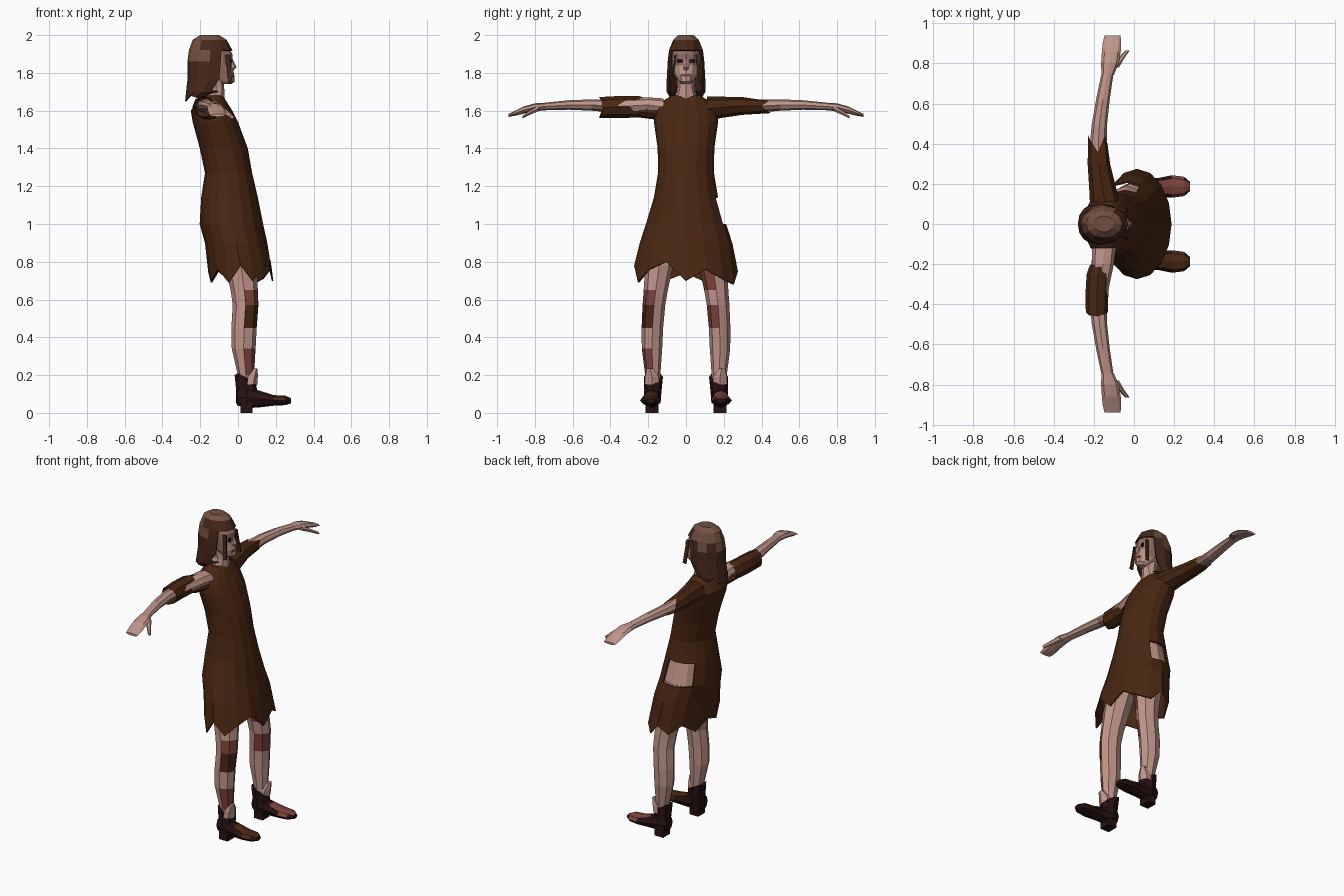
import bpy, bmesh, math, random
from mathutils import Vector

random.seed(4)


def material(name, r, g, b):
    m = bpy.data.materials.new(name)
    m.diffuse_color = (r, g, b, 1)
    return m


SKIN = material("skin", 0.52, 0.30, 0.25)
SHADE = material("grubby skin", 0.30, 0.16, 0.135)
CLOTH = material("brown cloth", 0.065, 0.020, 0.006)
HAIR = material("hair brown", 0.060, 0.021, 0.010)
HAIR_LIGHT = material("hair light", 0.17, 0.08, 0.052)
BOOT = material("boot leather", 0.022, 0.006, 0.006)
BLOOD = material("dull red", 0.20, 0.055, 0.045)
DARK = material("dark eye", 0.012, 0.006, 0.005)


def finish(name, bm, mats):
    me = bpy.data.meshes.new(name)
    bm.to_mesh(me)
    bm.free()
    for m in mats:
        me.materials.append(m)
    ob = bpy.data.objects.new(name, me)
    bpy.context.collection.objects.link(ob)
    return ob


def loft(name, rings, axis, mats, n=8, rule=None, hem=None, caps=(True, True), cut=None):
    """Skin a stack of ellipses (position, centre1, centre2, radius1, radius2)."""
    bm = bmesh.new()
    loops = []
    for i, (t, c1, c2, r1, r2) in enumerate(rings):
        loop = []
        for k in range(n):
            a = 2 * math.pi * k / n
            p, q = c1 + r1 * math.cos(a), c2 + r2 * math.sin(a)
            h = hem[k] if hem and i == len(rings) - 1 else t
            co = {"x": (h, p, q), "y": (p, h, q), "z": (p, q, h)}[axis]
            loop.append(bm.verts.new(co))
        loops.append(loop)
    for a, b in zip(loops, loops[1:]):
        for k in range(n):
            j = (k + 1) % n
            bm.faces.new((a[k], a[j], b[j], b[k]))
    if caps[0]:
        bm.faces.new(loops[0])
    if caps[1]:
        bm.faces.new(loops[-1])
    bmesh.ops.recalc_face_normals(bm, faces=bm.faces)
    bm.normal_update()
    if rule:
        for f in bm.faces:
            f.material_index = int(rule(f.calc_center_median(), f.normal))
    if cut:
        gone = [f for f in bm.faces if cut(f.calc_center_median(), f.normal)]
        bmesh.ops.delete(bm, geom=gone, context="FACES")
    return finish(name, bm, mats)


def box(name, centre, size, mat, rot=(0, 0, 0)):
    bm = bmesh.new()
    bmesh.ops.create_cube(bm, size=1)
    bmesh.ops.scale(bm, vec=Vector(size), verts=bm.verts)
    ob = finish(name, bm, [mat])
    ob.location = centre
    ob.rotation_euler = rot
    return ob


# Dress with ragged hem and a tear on the +y hip
body = [(1.68, -.13, 0, .05, .075), (1.65, -.14, 0, .078, .125), (1.60, -.14, 0, .11, .165),
        (1.54, -.12, 0, .12, .17), (1.40, -.075, 0, .127, .15), (1.27, -.05, 0, .125, .148),
        (1.14, -.045, 0, .15, .17), (1.00, -.035, 0, .168, .212), (.90, -.01, 0, .165, .245),
        (.75, .015, 0, .172, .275)]
hem = [.70, .76, .71, .68, .75, .70, .75, .69, .74, .70, .76, .69, .78, .70, .76, .80]


def tear(c, n):
    a = math.degrees(math.atan2(c.y, c.x + .04))
    return 1.0 < c.z < 1.12 and 70 < a < 138


dress = loft("dress", body, "z", [CLOTH], 16, hem=hem, caps=(True, False), cut=tear)
mod = dress.modifiers.new("cloth thickness", "SOLIDIFY")
mod.thickness = .008

# Hips under the dress, seen through the tear
loft("hips", [(1.25, -.05, 0, .11, .13), (1.14, -.045, 0, .135, .152), (1.0, -.035, 0, .15, .19),
              (.88, -.02, 0, .12, .17)], "z", [SKIN, SHADE], 12,
     rule=lambda c, n: c.z > 1.15)

# Neck and head
loft("neck", [(1.80, -.125, 0, .05, .05), (1.72, -.115, 0, .042, .045), (1.66, -.13, 0, .06, .065)],
     "z", [SKIN], 8)
loft("head", [(1.95, -.14, 0, .08, .06), (1.90, -.125, 0, .095, .074), (1.84, -.12, 0, .09, .073),
              (1.79, -.10, 0, .08, .062), (1.755, -.075, 0, .058, .038), (1.74, -.07, 0, .035, .02)],
     "z", [SKIN, SHADE], 12,
     rule=lambda c, n: c.z > 1.86 or abs(c.y) > .05)
loft("nose", [(1.87, -.036, 0, .008, .008), (1.83, -.03, 0, .022, .016), (1.815, -.032, 0, .01, .012)],
     "z", [SKIN], 6)
box("mouth", (-.024, 0, 1.787), (.008, .045, .012), BLOOD)
for s in (-1, 1):
    box("eye", (-.037, s * .032, 1.863), (.009, .03, .018), DARK, (0, 0, s * -.3))
    box("cheek_strand", (-.048, s * .064, 1.82), (.022, .008, .15), HAIR, (s * .12, -.1, 0))


# Hair, open over the face
def face_opening(c, n):
    return (c.z < 1.81 and c.x > -.13) or (c.z < 1.905 and c.x > -.09)


hair = loft("hair", [(2.00, -.15, 0, .05, .04), (1.975, -.15, 0, .09, .068), (1.92, -.145, 0, .115, .09),
                     (1.86, -.15, 0, .118, .097), (1.77, -.155, 0, .112, .102),
                     (1.70, -.185, 0, .09, .103), (1.65, -.225, 0, .055, .085)],
            "z", [HAIR, HAIR_LIGHT], 12, caps=(True, False), cut=face_opening,
            hem=[1.66, 1.67, 1.68, 1.67, 1.70, 1.66, 1.65, 1.66, 1.68, 1.67, 1.66, 1.68],
            rule=lambda c, n: c.z > 1.96 or (c.z > 1.86 and c.x < -.1 and random.random() < .45))
mod = hair.modifiers.new("hair thickness", "SOLIDIFY")
mod.thickness = .008

for s in (-1, 1):
    # Arm, mitten hand and thumb
    loft("arm", [(s * .12, -.15, 1.62, .06, .045), (s * .20, -.155, 1.63, .055, .04),
                 (s * .30, -.17, 1.625, .048, .04), (s * .40, -.178, 1.625, .042, .034),
                 (s * .50, -.172, 1.63, .038, .03), (s * .62, -.155, 1.63, .034, .025),
                 (s * .75, -.132, 1.622, .03, .02)],
         "y", [SKIN, SHADE], 8,
         rule=lambda c, n: n.z < .2 and .4 < abs(c.y) < .5)
    loft("hand", [(s * .74, -.132, 1.622, .03, .02), (s * .80, -.12, 1.618, .044, .021),
                  (s * .86, -.113, 1.603, .047, .019), (s * .90, -.11, 1.588, .046, .014),
                  (s * .94, -.107, 1.575, .04, .008)], "y", [SKIN], 8)
    loft("thumb", [(s * .78, -.10, 1.612, .025, .016), (s * .825, -.065, 1.59, .016, .013),
                   (s * .865, -.032, 1.566, .011, .009)], "y", [SKIN], 6)

    # Leg with scrapes on the shin and knee
    def scrapes(c, n, s=s):
        if s > 0:
            return n.x > .3 and n.y < .3 and (.45 < c.z < .57 or .66 < c.z < .76)
        if n.x > .3 and (.56 < c.z < .64 or .2 < c.z < .34):
            return n.y < -.2
        return 2 if .45 < c.z < .57 and n.x > .2 and n.y < -.2 else 0

    loft("leg", [(1.0, -.02, s * .11, .09, .09), (.78, .015, s * .142, .085, .074),
                 (.65, .033, s * .16, .072, .064), (.57, .04, s * .17, .068, .06),
                 (.45, .032, s * .178, .067, .057), (.34, .03, s * .18, .063, .054),
                 (.20, .042, s * .176, .043, .04), (.12, .04, s * .176, .04, .04)],
         "z", [SKIN, BLOOD, CLOTH], 8, rule=scrapes)
    loft("ankle_flap", [(.15, .06, s * .18, .042, .045), (.19, .07, s * .18, .035, .042),
                        (.235, .092, s * .19, .012, .02)], "z", [SKIN], 6)

    # Boot shaft, foot and heel
    loft("boot_shaft", [(.05, .045, s * .18, .055, .045), (.12, .045, s * .175, .055, .046),
                        (.20, .04, s * .172, .058, .05)], "z", [BOOT], 8,
         hem=[.155, .17, .19, .21, .20, .21, .19, .17])
    loft("boot_foot", [(-.005, s * .18, .085, .035, .045), (.05, s * .18, .08, .046, .055),
                       (.12, s * .183, .073, .046, .043), (.19, s * .187, .066, .056, .028),
                       (.25, s * .187, .066, .048, .025), (.28, s * .187, .064, .022, .014)],
         "x", [BOOT, BLOOD if s > 0 else CLOTH], 8,
         rule=lambda c, n: c.x > .14 and n.z > .6)
    box("boot_heel", (.045, s * .18, .03), (.062, .07, .06), BOOT)

# Sleeves: one torn loose from the shoulder, one still attached
loft("loose_sleeve", [(-.205, -.165, 1.615, .055, .05), (-.25, -.178, 1.62, .058, .057),
                      (-.35, -.185, 1.62, .057, .058), (-.45, -.185, 1.617, .055, .055)],
     "y", [CLOTH], 8, caps=(False, False),
     hem=[-.44, -.45, -.46, -.45, -.44, -.455, -.46, -.45])
loft("underarm_strip", [(-.14, -.15, 1.585, .055, .035), (-.25, -.17, 1.592, .05, .028)],
     "y", [CLOTH], 8)
loft("attached_sleeve", [(.11, -.145, 1.61, .075, .065), (.19, -.158, 1.618, .066, .056),
                         (.30, -.175, 1.625, .056, .047), (.43, -.18, 1.625, .048, .038)],
     "y", [CLOTH], 8, caps=(True, False),
     hem=[.40, .44, .36, .41, .44, .40, .45, .43])
